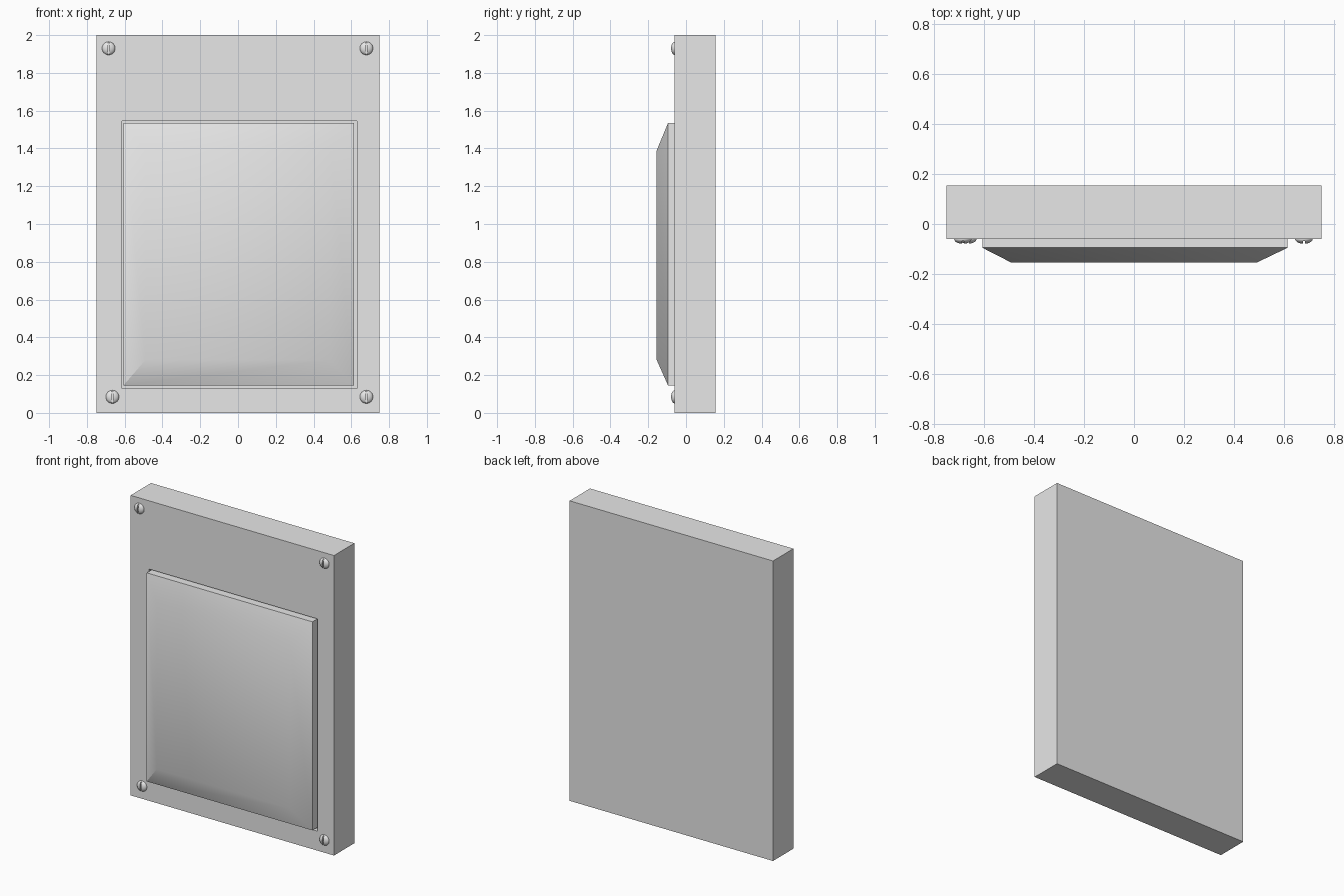
import bpy
import bmesh
import math
from mathutils import Matrix

default = bpy.data.objects.get("Cube")
if default:
    bpy.data.objects.remove(default, do_unlink=True)

grey = bpy.data.materials.new("light_grey")
grey.use_nodes = True
grey.diffuse_color = (0.8, 0.8, 0.8, 1)
grey.node_tree.nodes["Principled BSDF"].inputs["Base Color"].default_value = (0.8, 0.8, 0.8, 1)


def make(name, bm):
    bmesh.ops.recalc_face_normals(bm, faces=bm.faces)
    mesh = bpy.data.meshes.new(name)
    bm.to_mesh(mesh)
    bm.free()
    mesh.materials.append(grey)
    obj = bpy.data.objects.new(name, mesh)
    bpy.context.collection.objects.link(obj)
    return obj


def box(name, x, y, z):
    """Box from (low, high) pairs."""
    bm = bmesh.new()
    size = [b - a for a, b in (x, y, z)]
    mid = [(a + b) / 2 for a, b in (x, y, z)]
    bmesh.ops.create_cube(bm, size=1, matrix=Matrix.Translation(mid) @ Matrix.Diagonal((*size, 1)))
    return make(name, bm)


def activate(obj):
    bpy.ops.object.select_all(action='DESELECT')
    obj.select_set(True)
    bpy.context.view_layer.objects.active = obj


def cut(obj, cutter):
    mod = obj.modifiers.new("cut", 'BOOLEAN')
    mod.operation = 'DIFFERENCE'
    mod.solver = 'EXACT'
    mod.object = cutter
    activate(obj)
    bpy.ops.object.modifier_apply(modifier=mod.name)
    bpy.data.objects.remove(cutter, do_unlink=True)


def smooth(obj):
    activate(obj)
    bpy.ops.object.shade_smooth_by_angle(angle=math.radians(35))


FRONT = -0.06
FLOOR = -0.03

# Wall plate with a shallow pocket for the rocker
plate = box("wall_plate", (-0.75, 0.75), (FRONT, 0.155), (0, 2))
cut(plate, box("pocket_cutter", (-0.615, 0.63), (-0.2, FLOOR), (0.13, 1.545)))

# Rocker: straight rim, then sloping borders up to a flat face
bm = bmesh.new()
rings = []
for x0, x1, z0, z1, y in ((-0.607, 0.615, 0.145, 1.535, FLOOR),
                          (-0.607, 0.615, 0.145, 1.535, -0.095),
                          (-0.49, 0.49, 0.28, 1.39, -0.155)):
    rings.append([bm.verts.new((x, y, z)) for x, z in ((x0, z0), (x1, z0), (x1, z1), (x0, z1))])
for a, b in zip(rings, rings[1:]):
    for i in range(4):
        j = (i + 1) % 4
        bm.faces.new((a[i], a[j], b[j], b[i]))
bm.faces.new(rings[0])
bm.faces.new(rings[-1])
smooth(make("rocker", bm))

# Slotted, domed screw heads
screws = {"top_right": (-0.685, 1.93), "top_left": (0.68, 1.93),
          "bottom_right": (-0.665, 0.085), "bottom_left": (0.68, 0.085)}
for place, (x, z) in screws.items():
    bm = bmesh.new()
    bmesh.ops.create_uvsphere(bm, u_segments=20, v_segments=12, radius=0.035,
                              matrix=Matrix.Translation((x, FRONT, z)) @ Matrix.Diagonal((1, 0.55, 1, 1)))
    screw = make("screw_" + place, bm)
    cut(screw, box("slot_cutter", (x - 0.004, x + 0.004), (-0.1, FRONT - 0.008), (z - 0.05, z + 0.05)))
    smooth(screw)
